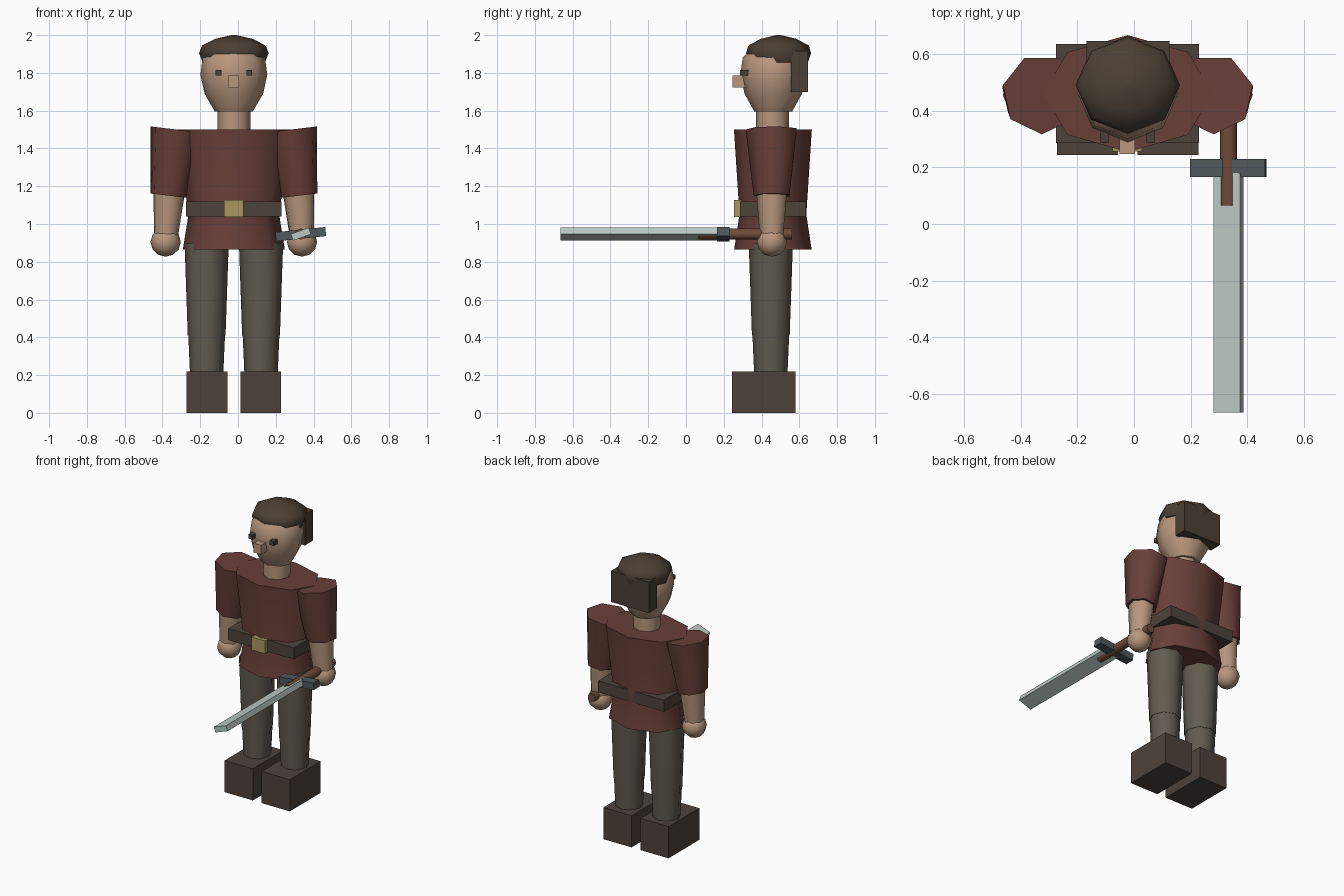
import bpy, bmesh, math
from mathutils import Vector, Matrix

if "Cube" in bpy.data.objects:
    bpy.data.objects.remove(bpy.data.objects["Cube"])

CX = -0.022  # body symmetry plane


def material(name, rgb):
    m = bpy.data.materials.new(name)
    m.diffuse_color = (*rgb, 1)
    m.use_nodes = True
    m.node_tree.nodes["Principled BSDF"].inputs["Base Color"].default_value = m.diffuse_color
    return m


SKIN = material("skin", (0.48, 0.31, 0.21))
HAIR = material("hair", (0.07, 0.05, 0.035))
TUNIC = material("tunic_red", (0.14, 0.05, 0.04))
CLOTH = material("trouser_cloth", (0.12, 0.105, 0.08))
LEATHER = material("dark_leather", (0.075, 0.055, 0.043))
BRASS = material("brass", (0.40, 0.31, 0.12))
STEEL = material("steel", (0.50, 0.58, 0.56))
IRON = material("iron", (0.08, 0.10, 0.11))
GRIP = material("grip_leather", (0.16, 0.07, 0.04))


def finish(bm, name, mat, smooth=None):
    bmesh.ops.recalc_face_normals(bm, faces=bm.faces)
    me = bpy.data.meshes.new(name)
    bm.to_mesh(me)
    bm.free()
    ob = bpy.data.objects.new(name, me)
    bpy.context.collection.objects.link(ob)
    me.materials.append(mat)
    if smooth:
        bpy.ops.object.select_all(action='DESELECT')
        bpy.context.view_layer.objects.active = ob
        ob.select_set(True)
        bpy.ops.object.shade_smooth_by_angle(angle=math.radians(smooth))
    return ob


def box(name, mat, lo, hi, tilt=0):
    """Box between two corners, tilted around its own y axis (degrees)."""
    lo, hi = Vector(lo), Vector(hi)
    bm = bmesh.new()
    m = (Matrix.Translation((lo + hi) / 2) @ Matrix.Rotation(math.radians(-tilt), 4, 'Y')
         @ Matrix.Diagonal((*(hi - lo), 1)))
    bmesh.ops.create_cube(bm, size=1, matrix=m)
    return finish(bm, name, mat)


def lathe(name, mat, base, rings, n=8, axis=(0, 0, 1), smooth=60):
    """Stacked elliptical rings (height, rx, ry) along an axis, a vertex facing front."""
    m = Matrix.Translation(base) @ Vector((0, 0, 1)).rotation_difference(Vector(axis)).to_matrix().to_4x4()
    bm = bmesh.new()
    loops = []
    for h, rx, ry in rings:
        angles = [2 * math.pi * i / n - math.pi / 2 for i in range(n)]
        loops.append([bm.verts.new(m @ Vector((rx * math.cos(a), ry * math.sin(a), h))) for a in angles])
    for a, b in zip(loops, loops[1:]):
        for i in range(n):
            j = (i + 1) % n
            bm.faces.new((a[i], a[j], b[j], b[i]))
    bm.faces.new(loops[0])
    bm.faces.new(loops[-1])
    return finish(bm, name, mat, smooth)


def limb(name, mat, p0, p1, r0, r1, n):
    d = Vector(p0) - Vector(p1)
    return lathe(name, mat, p1, [(0, r1, r1), (d.length, r0, r0)], n, d)


def ball(name, mat, center, radii):
    bm = bmesh.new()
    bmesh.ops.create_uvsphere(bm, u_segments=8, v_segments=6, radius=1,
                              matrix=Matrix.Translation(center) @ Matrix.Diagonal((*radii, 1)))
    return finish(bm, name, mat, 60)


# Tunic, belt and buckle
lathe("tunic", TUNIC, (CX, 0.46, 0), [(0.865, 0.27, 0.205), (1.05, 0.24, 0.177), (1.5, 0.30, 0.206)])
box("belt", LEATHER, (-0.275, 0.285, 1.04), (0.23, 0.635, 1.12))
box("buckle", BRASS, (-0.075, 0.255, 1.036), (0.028, 0.30, 1.126))

# Arms and legs on both sides
for side, s in (("right", -1), ("left", 1)):
    def at(x, y, z):
        return (CX + s * x, y, z)
    limb(side + "_sleeve", TUNIC, at(0.303, 0.458, 1.5), at(0.345, 0.458, 1.15), 0.142, 0.1, 7)
    limb(side + "_forearm", SKIN, at(0.34, 0.458, 1.2), at(0.362, 0.455, 0.9), 0.088, 0.062, 7)
    ball(side + "_hand", SKIN, at(0.361, 0.455, 0.905), (0.08, 0.08, 0.078))
    limb(side + "_thigh", CLOTH, at(0.144, 0.449, 0.9), at(0.144, 0.449, 0.41), 0.117, 0.1, 8)
    limb(side + "_shin", CLOTH, at(0.144, 0.449, 0.43), at(0.144, 0.449, 0.18), 0.098, 0.087, 8)
    x0, x1 = sorted((CX + s * 0.034, CX + s * 0.25))
    box(side + "_boot", LEATHER, (x0, 0.243, 0), (x1, 0.58, 0.22))
    ex = CX + s * 0.081
    box(side + "_eye", HAIR, (ex - 0.015, 0.285, 1.786), (ex + 0.015, 0.33, 1.816))

# Neck, head, nose and hair
limb("neck", SKIN, (CX, 0.458, 1.63), (CX, 0.458, 1.45), 0.087, 0.087, 8)
lathe("head", SKIN, (CX, 0.462, 0),
      [(1.595, 0.1, 0.1), (1.69, 0.155, 0.152), (1.79, 0.177, 0.174), (1.88, 0.165, 0.162), (1.95, 0.1, 0.1)])
box("nose", SKIN, (-0.052, 0.247, 1.722), (0.004, 0.34, 1.787))
lathe("hair_cap", HAIR, (CX, 0.49, 0),
      [(1.855, 0.165, 0.155), (1.905, 0.184, 0.172), (1.945, 0.168, 0.16), (1.98, 0.1, 0.095), (2.0, 0.012, 0.012)])
box("hair_back", HAIR, (-0.167, 0.555, 1.70), (0.125, 0.645, 1.915))

# Sword held forward in the left hand
box("sword_blade", STEEL, (0.283, -0.665, 0.928), (0.383, 0.18, 0.965), 20)
box("sword_guard", IRON, (0.199, 0.165, 0.922), (0.465, 0.23, 0.97), 6)
limb("sword_grip", GRIP, (0.333, 0.56, 0.947), (0.333, 0.065, 0.947), 0.03, 0.03, 8)
